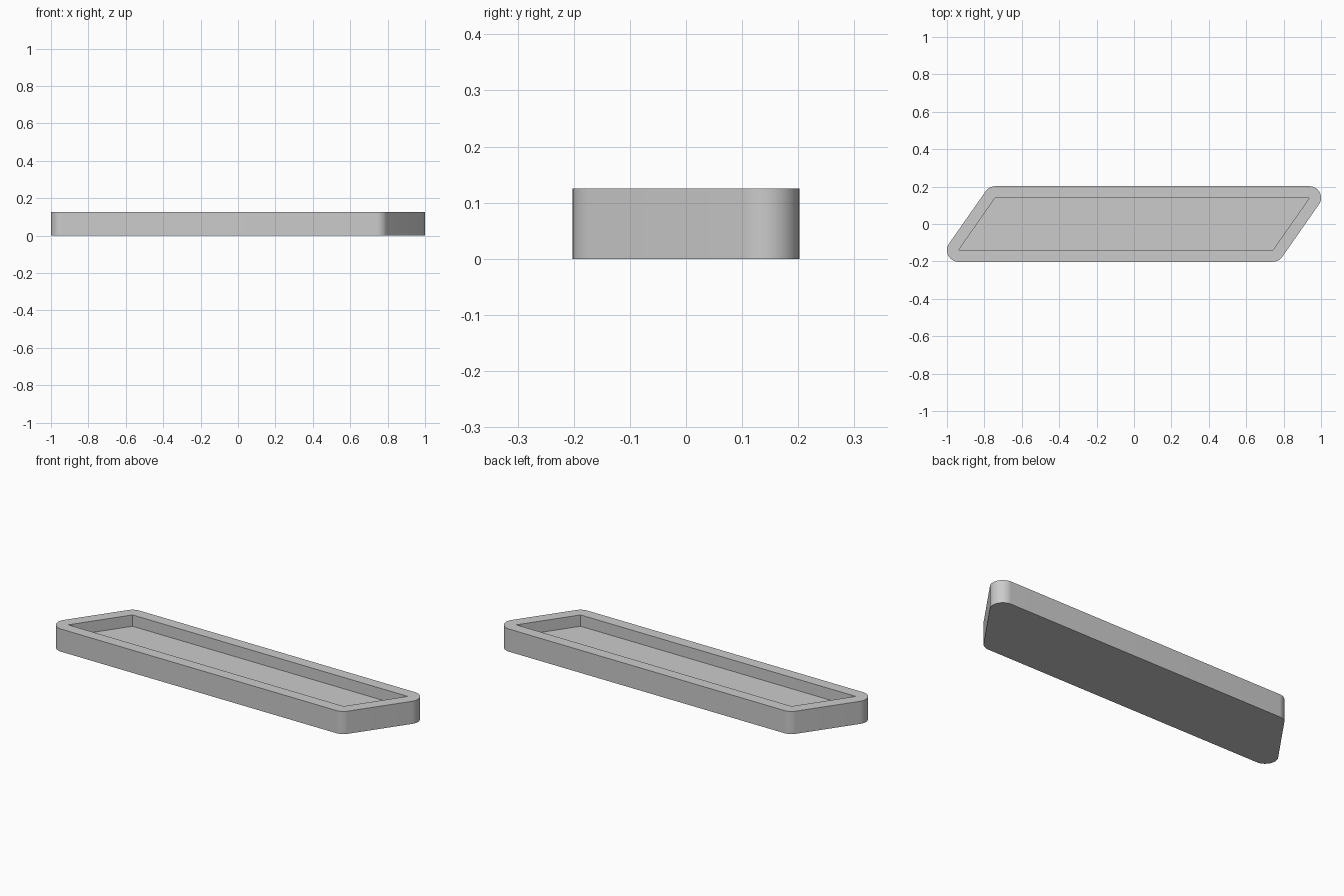
import bpy
import bmesh
from math import sin, cos, atan2, degrees, radians

cube = bpy.data.objects.get("Cube")
if cube:
    bpy.data.objects.remove(cube, do_unlink=True)

HEIGHT, FLOOR, RIM = 0.125, 0.0625, 0.062
LONG, SHORT, HALF_DEPTH = 0.938, 0.742, 0.14
STEPS = 16

# Recess corners, each with the angles its rounded outer corner sweeps
slant = -degrees(atan2(LONG - SHORT, 2 * HALF_DEPTH))
corners = [
    (-LONG, -HALF_DEPTH, 180 + slant, 270),
    (SHORT, -HALF_DEPTH, -90, slant),
    (LONG, HALF_DEPTH, slant, 90),
    (-SHORT, HALF_DEPTH, 90, 180 + slant),
]

bm = bmesh.new()


def arc(corner, z):
    x, y, start, end = corner
    angles = [radians(start + (end - start) * i / STEPS) for i in range(STEPS + 1)]
    return [bm.verts.new((x + RIM * cos(a), y + RIM * sin(a), z)) for a in angles]


def wall(lower, upper):
    for i in range(len(lower)):
        j = (i + 1) % len(lower)
        bm.faces.new((lower[i], lower[j], upper[j], upper[i]))


top_arcs = [arc(c, HEIGHT) for c in corners]
top = [v for a in top_arcs for v in a]
bottom = [v for c in corners for v in arc(c, 0)]
lip = [bm.verts.new((c[0], c[1], HEIGHT)) for c in corners]
floor = [bm.verts.new((c[0], c[1], FLOOR)) for c in corners]

# Outer wall, recess wall, underside and recess floor
wall(bottom, top)
wall(lip, floor)
bm.faces.new(bottom[::-1])
bm.faces.new(floor)

# Flat rim: a fan at each corner and a strip along each side
for i in range(len(corners)):
    j = (i + 1) % len(corners)
    for a, b in zip(top_arcs[i], top_arcs[i][1:]):
        bm.faces.new((lip[i], a, b))
    bm.faces.new((lip[i], top_arcs[i][-1], top_arcs[j][0], lip[j]))

bmesh.ops.recalc_face_normals(bm, faces=bm.faces[:])
mesh = bpy.data.meshes.new("slanted_tray")
bm.to_mesh(mesh)
bm.free()
tray = bpy.data.objects.new("slanted_tray", mesh)
bpy.context.collection.objects.link(tray)

# Plain grey material
grey = bpy.data.materials.new("light_grey")
grey.use_nodes = True
colour = (0.6, 0.6, 0.6, 1)
grey.diffuse_color = colour
grey.node_tree.nodes["Principled BSDF"].inputs["Base Color"].default_value = colour
mesh.materials.append(grey)

# Smooth rounded corners, crisp rim edges
bpy.ops.object.select_all(action="DESELECT")
tray.select_set(True)
bpy.context.view_layer.objects.active = tray
bpy.ops.object.shade_smooth_by_angle(angle=radians(30))
